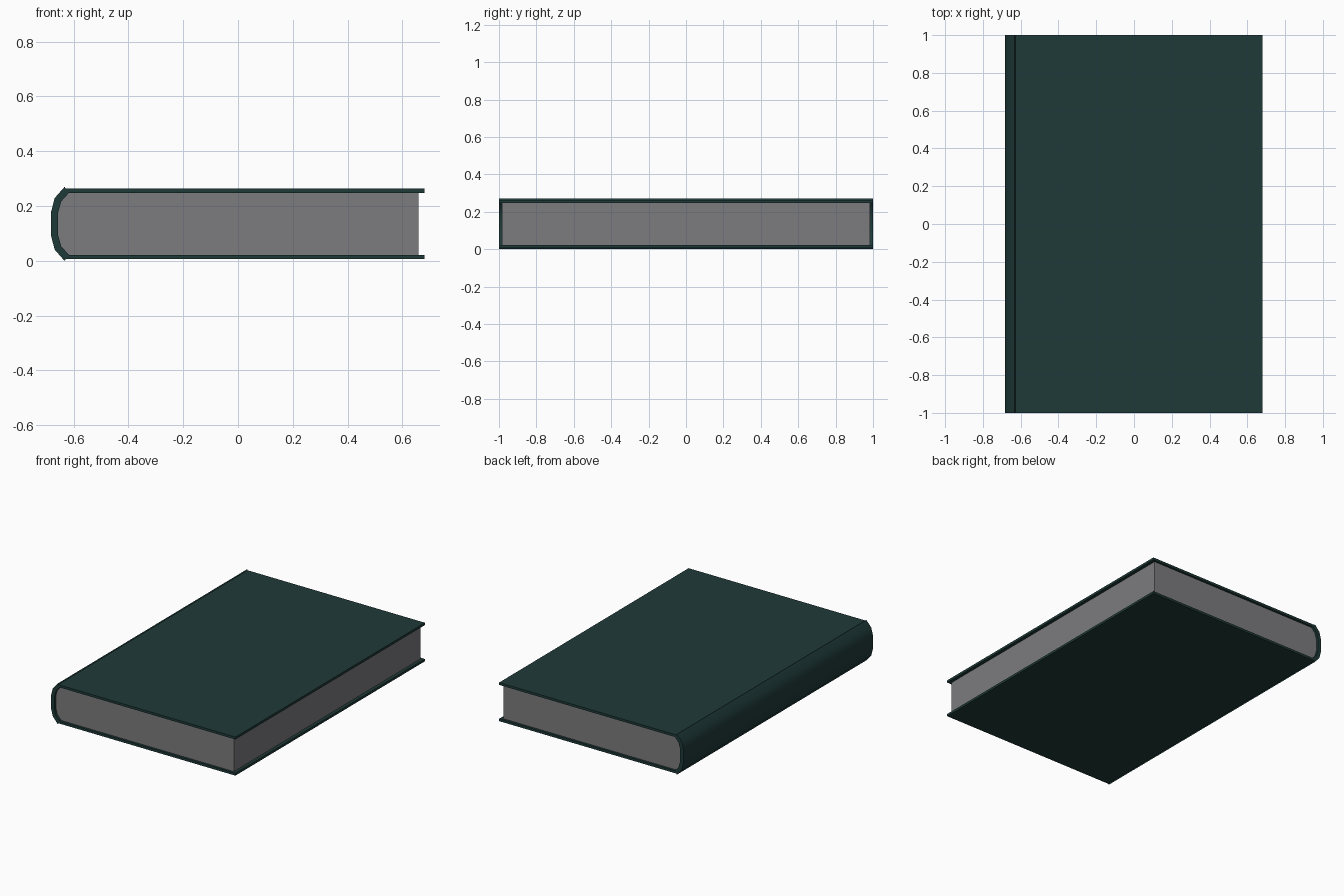
import bpy, math

if "Cube" in bpy.data.objects:
    bpy.data.objects.remove(bpy.data.objects["Cube"])

MID = 0.135  # mid height of the book

def material(name, rgb):
    m = bpy.data.materials.new(name)
    m.diffuse_color = (*rgb, 1)
    m.use_nodes = True
    m.node_tree.nodes["Principled BSDF"].inputs["Base Color"].default_value = m.diffuse_color
    return m

def extrude_profile(name, profile, half_depth, mat):
    """Closed (x, z) profile extruded along y."""
    n = len(profile)
    verts = [(x, y, z) for y in (-half_depth, half_depth) for x, z in profile]
    faces = [tuple(range(n)), tuple(reversed(range(n, 2 * n)))]
    faces += [(i, i + n, (i + 1) % n + n, (i + 1) % n) for i in range(n)]
    mesh = bpy.data.meshes.new(name)
    mesh.from_pydata(verts, [], faces)
    mesh.materials.append(mat)
    ob = bpy.data.objects.new(name, mesh)
    bpy.context.collection.objects.link(ob)
    bpy.context.view_layer.objects.active = ob
    ob.select_set(True)
    bpy.ops.object.shade_smooth_by_angle(angle=math.radians(40))
    ob.select_set(False)
    return ob

def mirrored(half):
    """Upper half (x, height above middle), top to middle -> full arc in z."""
    return [(x, MID + h) for x, h in half] + [(x, MID - h) for x, h in reversed(half)]

cloth = material("green_cloth", (0.013, 0.042, 0.040))
paper = material("paper", (0.2, 0.2, 0.21))

# Rounded spine: outer arc and inner arc
outer = mirrored([(-0.633, 0.135), (-0.669, 0.094), (-0.682, 0.044)])
inner = mirrored([(-0.617, 0.113), (-0.645, 0.082), (-0.657, 0.040)])
extrude_profile("spine", outer + inner[::-1], 1.0, cloth)

# Cover boards, from the spine hinge to the fore edge
for name, s in (("front_cover", 1), ("back_cover", -1)):
    board = [(-0.625, 0.113), (0.681, 0.113), (0.681, 0.129), (-0.633, 0.129)]
    extrude_profile(name, [(x, MID + s * h) for x, h in board][::s], 1.0, cloth)

# Page block, rounded against the spine
pages = inner + [(0.659, MID - 0.113), (0.659, MID + 0.113)]
extrude_profile("pages", pages, 0.985, paper)
